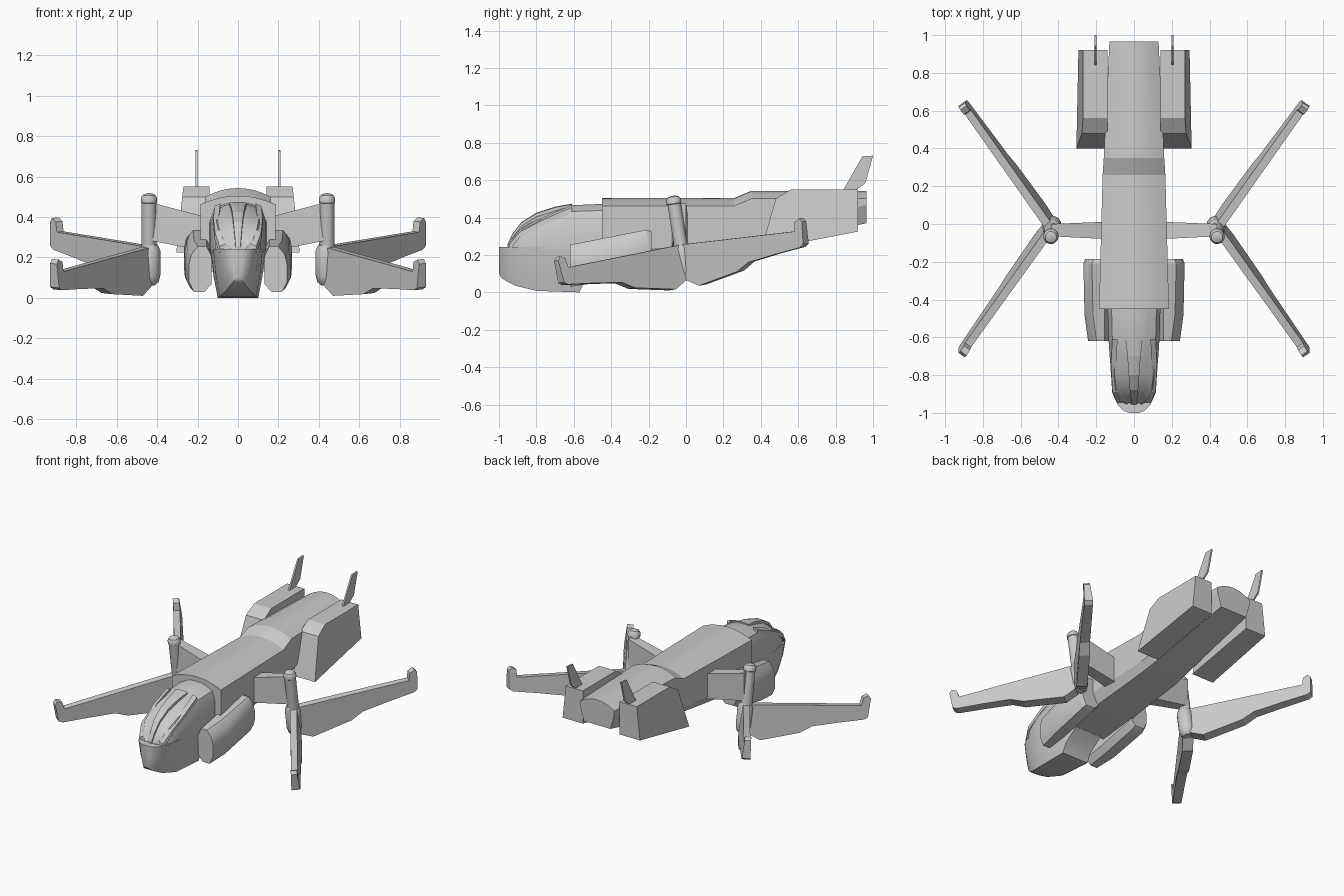
import bpy, bmesh, math
from mathutils import Matrix, Vector

if "Cube" in bpy.data.objects:
    bpy.data.objects.remove(bpy.data.objects["Cube"])


def finish(name, bm, mirror=False, smooth=None):
    bmesh.ops.recalc_face_normals(bm, faces=bm.faces)
    me = bpy.data.meshes.new(name)
    bm.to_mesh(me)
    bm.free()
    ob = bpy.data.objects.new(name, me)
    bpy.context.collection.objects.link(ob)
    if mirror:
        ob.modifiers.new("mirror", "MIRROR").use_mirror_merge = False
    if smooth:
        bpy.ops.object.select_all(action="DESELECT")
        ob.select_set(True)
        bpy.context.view_layer.objects.active = ob
        bpy.ops.object.shade_smooth_by_angle(angle=math.radians(smooth))
    return ob


def loft(bm, rings):
    """Skin closed rings of equal point count and cap both ends."""
    vs = [[bm.verts.new(p) for p in r] for r in rings]
    n = len(vs[0])
    for a, b in zip(vs, vs[1:]):
        for i in range(n):
            j = (i + 1) % n
            bm.faces.new((a[i], a[j], b[j], b[i]))
    bm.faces.new(vs[0])
    bm.faces.new(vs[-1])


def symmetric(y, half):
    """Full ring from half-section points running bottom to top."""
    return [(x, y, z) for x, z in half] + [(-x, y, z) for x, z in reversed(half)]


# Main fuselage: arched roof, sloping belly, raised rear deck
bm = bmesh.new()
rings = []
for y, w, top, side, low in [(-.45, .185, .505, .22, .13), (.26, .166, .505, .26, .215),
                             (.35, .16, .543, .28, .235), (.965, .13, .543, .47, .37)]:
    arch = [(w * f, top - .042 * f * f) for f in (1, .75, .5, .25, .02)]
    rings.append(symmetric(y, [(w * .78, low), (w, side)] + arch))
loft(bm, rings)
finish("fuselage", bm, smooth=14)

# Lower nose: rounded bucket with a flat chin
bm = bmesh.new()
rings = []
for y, w, bw, low in [(-1, .025, .01, .10), (-.99, .055, .025, .08), (-.96, .085, .04, .06),
                      (-.91, .108, .06, .035), (-.8, .122, .09, .008), (-.57, .135, .10, 0),
                      (-.54, .137, .10, .06), (-.44, .14, .10, .13)]:
    rings.append(symmetric(y, [(bw, low), (bw * .4 + w * .6, low + (.24 - low) * .45), (w, .242)]))
loft(bm, rings)
finish("lower_nose", bm, smooth=30)

# Canopy shell
canopy = [(-.955, .04, .25), (-.93, .085, .305), (-.88, .11, .37), (-.8, .12, .42),
          (-.7, .129, .452), (-.61, .135, .468), (-.44, .14, .475)]
bm = bmesh.new()
rings = []
for i, (y, w, top) in enumerate(canopy):
    h = top - .23
    sink = .014 if i < 5 else 0
    rings.append(symmetric(y, [(w, .23), (w, .23 + h * .6), (w * .85, .23 + h * .85 - sink * .5),
                               (w * .5, top - .012 - sink), (w * .25, top - .002 - sink)]))
loft(bm, rings)
finish("canopy", bm, smooth=30)

# Canopy centre rib, widening to the rear
bm = bmesh.new()
rings = []
for (y, w, top), half in zip(canopy[:6], (.012, .016, .022, .028, .035, .045)):
    rings.append(symmetric(y, [(half, top - .04), (half, top + .002), (half * .5, top + .006)]))
loft(bm, rings)
finish("canopy_rib", bm)

# Canopy side window rails
bm = bmesh.new()
loft(bm, [[(x - .018, y, z - .03), (x + .012, y, z - .03), (x + .01, y, z), (x - .018, y, z + .012)]
          for x, y, z in [(.08, -.945, .255), (.104, -.89, .322), (.112, -.75, .395), (.105, -.61, .455)]])
finish("canopy_rail", bm, True)

# Cheek pods beside the nose, rising to the rear
bm = bmesh.new()
rings = []
for y, xo, lo, hi in [(-.62, .243, .03, .255), (-.48, .262, .05, .282), (-.21, .268, .11, .335),
                      (-.185, .258, .125, .325)]:
    rings.append([(.13, y, lo + .04), (.165, y, lo), (xo - .025, y, lo), (xo, y, lo + .05),
                  (xo, y, hi - .09), (xo - .012, y, hi - .04), (xo - .045, y, hi),
                  (.155, y, hi), (.13, y, hi - .05)])
loft(bm, rings)
finish("cheek_pod", bm, True, 30)

# Rear engine nacelles: side profile with outward-leaning outer wall
profile = [(.40, .225), (.48, .50), (.56, .55), (.92, .55), (.92, .325)]
bm = bmesh.new()
loft(bm, [[(.14, y, z) for y, z in profile],
          [(.27 + (.55 - z) * .108, y, z) for y, z in profile]])
finish("engine_nacelle", bm, True)

# Tail fins
fin = [(.837, .54), (.943, .727), (1, .731), (.96, .585), (.90, .54)]
bm = bmesh.new()
loft(bm, [[(x, y, z) for y, z in fin] for x in (.199, .210)])
finish("tail_fin", bm, True)

# Pylons joining fuselage and rotor masts
bm = bmesh.new()
loft(bm, [[(x, y0, lo), (x, y1, lo), (x, y1, hi), (x, y0, hi)]
          for x, y0, y1, lo, hi in [(.14, -.08, .012, .225, .395), (.44, -.065, 0, .285, .475)]])
finish("pylon", bm, True)

# Masts and blades share one frame, pitched nose-down
tilt = Matrix.Translation((0, -.02, .2)) @ Matrix.Rotation(math.radians(9), 4, "X")


def turned(name, x, outline, sides):
    bm = bmesh.new()
    loft(bm, [[(x + r * math.cos(a), r * math.sin(a), z - .2)
               for a in (2 * math.pi * i / sides for i in range(sides))] for r, z in outline])
    bm.transform(tilt)
    finish(name, bm, True, 35)


turned("mast", .44, [(.036, .22), (.036, .475), (.040, .478), (.040, .498), (.030, .514), (.012, .52)], 20)
turned("mast_base", .434, [(.024, .062), (.042, .078), (.050, .11), (.050, .235), (.036, .265)], 16)

# Four stepped blades with hooked tips: (distance from mast, height, half thickness)
blade = [(.02, .255, .022), (.762, .23, .02), (.772, .28, .02), (.804, .295, .02), (.82, .275, .02),
         (.81, .155, .027), (.785, .14, .027), (.61, .125, .03), (.57, .12, .03), (.44, .106, .032),
         (.36, .066, .034), (.10, .024, .034), (.02, .065, .034)]
for name, sign in (("front_blade", -1), ("rear_blade", 1)):
    along = Vector((.57, .81 * sign, 0)).normalized()
    across = Vector((-along.y, along.x, 0))
    bm = bmesh.new()
    loft(bm, [[Vector((.44, 0, z - .2)) + along * s + across * t * side for s, z, t in blade]
              for side in (-1, 1)])
    bm.transform(tilt)
    finish(name, bm, True)
